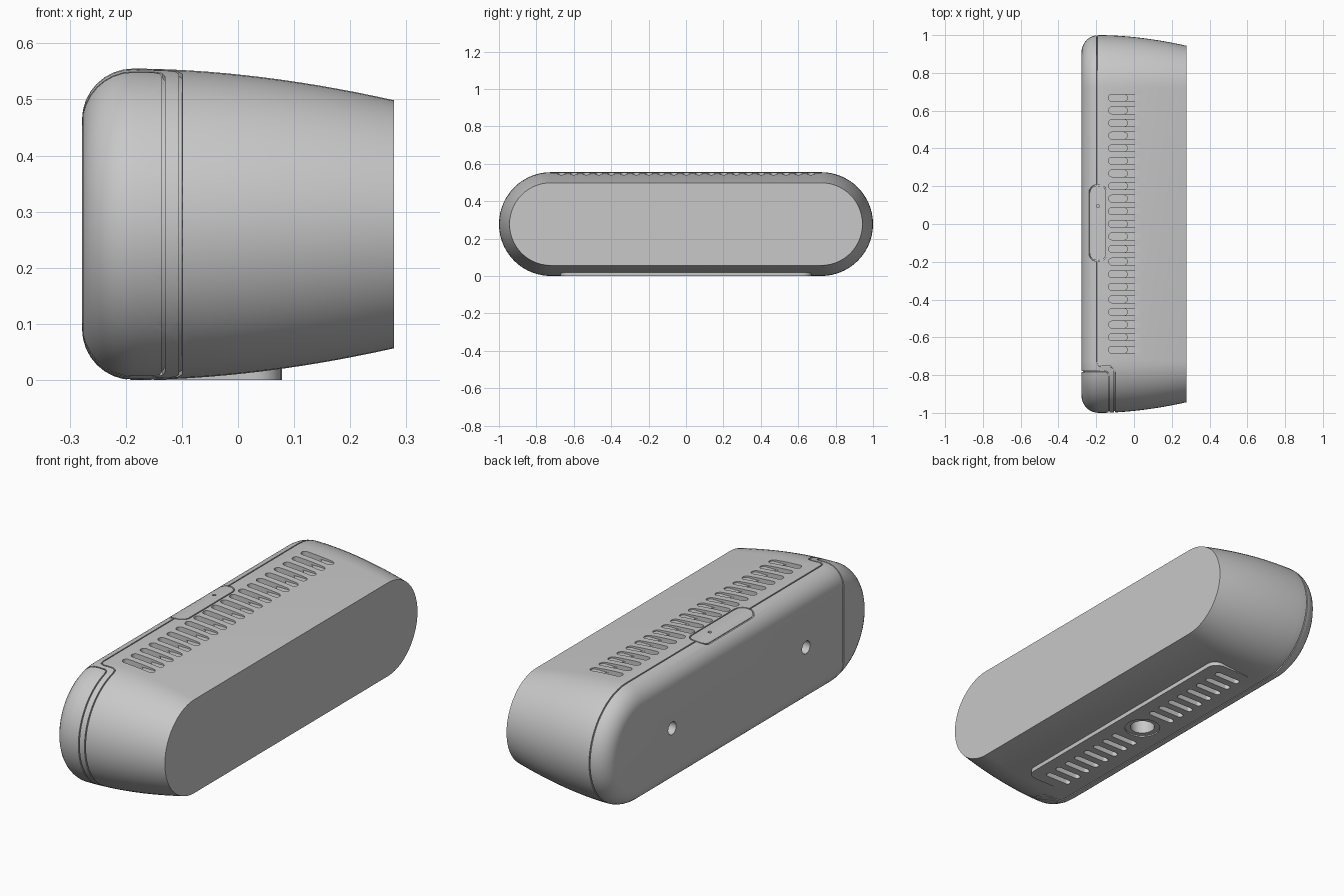
import bpy, bmesh, math
from mathutils import Vector

if "Cube" in bpy.data.objects:
    bpy.data.objects.remove(bpy.data.objects["Cube"])

C = 0.2775          # centre height and largest end radius
CORE = 0.7225       # half length of the straight part
XB, XF, XM = -0.278, 0.278, -0.187   # back, front, widest station
RC = 0.091          # rounding of the back edge

grey = bpy.data.materials.new("plain grey")
grey.diffuse_color = (0.58, 0.58, 0.58, 1)
grey.use_nodes = True
grey.node_tree.nodes["Principled BSDF"].inputs["Base Color"].default_value = grey.diffuse_color


def rad(x):
    if x < XM:
        return C - RC + math.sqrt(max(0, RC * RC - (x - XM) ** 2))
    return C - 0.0565 * ((x - XM) / (XF - XM)) ** 1.85


def surf(x, y0, a):
    """Point and normal on the shell: core position y0, angle a."""
    r, e = rad(x), 0.001
    slope = (rad(x + e) - rad(x - e)) / (2 * e)
    n = Vector((-slope, math.cos(a), math.sin(a))).normalized()
    return Vector((x, y0 + r * math.cos(a), C + r * math.sin(a))), n


def flat(x, y, s):
    """Point on the top (s=1) or the underside (s=-1) at a given y."""
    d = max(0, abs(y) - CORE)
    a = math.acos(math.copysign(d / rad(x), y))
    return surf(x, max(-CORE, min(CORE, y)), s * a)


def make(name, bm):
    bmesh.ops.recalc_face_normals(bm, faces=bm.faces)
    me = bpy.data.meshes.new(name)
    bm.to_mesh(me)
    bm.free()
    me.materials.append(grey)
    ob = bpy.data.objects.new(name, me)
    bpy.context.collection.objects.link(ob)
    return ob


def loft(bm, rings, closed=False):
    vs = [[bm.verts.new(p) for p in r] for r in rings]
    n = len(vs[0])
    for i in range(len(vs) if closed else len(vs) - 1):
        a, b = vs[i], vs[(i + 1) % len(vs)]
        for j in range(n):
            k = (j + 1) % n
            bm.faces.new((a[j], a[k], b[k], b[j]))
    if not closed:
        bm.faces.new(vs[0])
        bm.faces.new(vs[-1])


def rrect(cx, cy, hx, hy, r, n=6):
    pts = []
    for q, (sx, sy) in enumerate(((1, 1), (-1, 1), (-1, -1), (1, -1))):
        for i in range(n + 1):
            a = (q + i / n) * math.pi / 2
            p = Vector((cx + sx * (hx - r) + r * math.cos(a),
                        cy + sy * (hy - r) + r * math.sin(a)))
            if not any((p - o).length < 1e-5 for o in pts):
                pts.append(p)
    return pts


def prism(bm, pts, lo, hi, axis="z"):
    loft(bm, [[(h, p.x, p.y) if axis == "x" else (p.x, p.y, h) for p in pts]
              for h in (lo, hi)])


def groove(name, path, closed, w=0.0028, depth=0.008):
    """Thin square channel following points on the shell."""
    bm, rings, m = bmesh.new(), [], len(path)
    for i, (p, n) in enumerate(path):
        nxt = path[(i + 1) % m if closed else min(i + 1, m - 1)][0]
        prv = path[i - 1 if closed else max(i - 1, 0)][0]
        b = (nxt - prv).cross(n).normalized() * w
        rings.append([p + b + n * 0.01, p - b + n * 0.01, p - b - n * depth, p + b - n * depth])
    loft(bm, rings, closed)
    return make(name, bm)


def boolean(ob, tool, op="DIFFERENCE"):
    mod = ob.modifiers.new("cut", "BOOLEAN")
    mod.operation, mod.solver, mod.object = op, "EXACT", tool
    bpy.context.view_layer.objects.active = ob
    bpy.ops.object.modifier_apply(modifier=mod.name)
    bpy.data.objects.remove(tool, do_unlink=True)


# Body: stadium section lofted from the rounded back to the tapered front
xs = [XM - RC * math.cos(math.pi / 2 * i / 8) for i in range(8)]
xs += [XM + (XF - XM) * i / 14 for i in range(15)]
bm = bmesh.new()
loft(bm, [[surf(x, s * CORE, math.radians(a0 + 180 * i / 28))[0]
           for s, a0 in ((1, -90), (-1, 90)) for i in range(29)] for x in xs])
body = make("speaker_body", bm)

# Foot plate joined to the underside
bm = bmesh.new()
prism(bm, rrect(-0.036, 0, 0.114, 0.67, 0.05), 0, 0.1)
boolean(body, make("foot", bm), "UNION")

# Top vents: shallow slots with a deeper rear half
for x1, floor in ((0.03, 0.536), (-0.035, 0.515)):
    bm = bmesh.new()
    for i in range(21):
        prism(bm, rrect((x1 - 0.135) / 2, 0.668 - i * 0.0667, (x1 + 0.135) / 2, 0.018, 0.018),
              floor, 0.62)
    boolean(body, make("top_vents", bm))

# Underside vents, centre socket, back screw holes and indicator hole
bm = bmesh.new()
for s in (-1, 1):
    for i in range(8):
        prism(bm, rrect(-0.053, s * (0.133 + i * 0.0667), 0.068, 0.015, 0.015), -0.05, 0.04)
    prism(bm, rrect(s * 0.5, C, 0.03, 0.03, 0.03), -0.35, -0.23, "x")
prism(bm, rrect(-0.05, 0, 0.055, 0.055, 0.055), -0.05, 0.08)
prism(bm, rrect(-0.191, 0.095, 0.008, 0.008, 0.008, 3), 0.54, 0.62)
boolean(body, make("holes", bm))
bm = bmesh.new()
prism(bm, rrect(-0.05, 0, 0.08, 0.08, 0.08), -0.05, 0.006)
boolean(body, make("socket_rim", bm))

# Button outline on the top
button = [flat(p.x, p.y, 1) for p in rrect(-0.191, 0.005, 0.046, 0.2, 0.04)]
boolean(body, groove("button_outline", button, True))


def end_arc(x, side, a0, a1):
    return [surf(x, side * CORE, math.radians(a0 + (a1 - a0) * i / 28)) for i in range(29)]


# Main seam: runs round the shell and steps forward at the -y end
jog = [(-0.195, -0.73), (-0.19, -0.748), (-0.175, -0.755), (-0.15, -0.755),
       (-0.125, -0.755), (-0.109, -0.763), (-0.102, -0.785)]
seam = [flat(-0.195, -0.195, 1)] + [flat(x, y, 1) for x, y in jog]
seam += end_arc(-0.102, -1, 110, 250)
seam += [flat(x, y, -1) for x, y in reversed(jog)]
seam += end_arc(-0.195, 1, -90, 90) + [flat(-0.195, 0.205, 1)]
boolean(body, groove("main_seam", seam, False))

# Removable end cover seam: crosses the back and wraps the -y end
edge = [(-0.133, -0.805), (-0.137, -0.788), (-0.15, -0.78)]
edge += [(x, -0.78) for x in (-0.17, -0.19, -0.21, -0.23, -0.247, -0.26, -0.27)]
cover = end_arc(-0.133, -1, 112, 248) + [flat(x, y, -1) for x, y in edge]
cover += [(Vector((XB, -0.78, C + z)), Vector((-1, 0, 0))) for z in (-0.165, 0, 0.165)]
cover += [flat(x, y, 1) for x, y in reversed(edge)]
boolean(body, groove("end_cover_seam", cover, True))

# Smooth shading with sharp edges kept
bpy.ops.object.select_all(action="DESELECT")
body.select_set(True)
bpy.context.view_layer.objects.active = body
bpy.ops.object.shade_smooth_by_angle(angle=math.radians(30))
